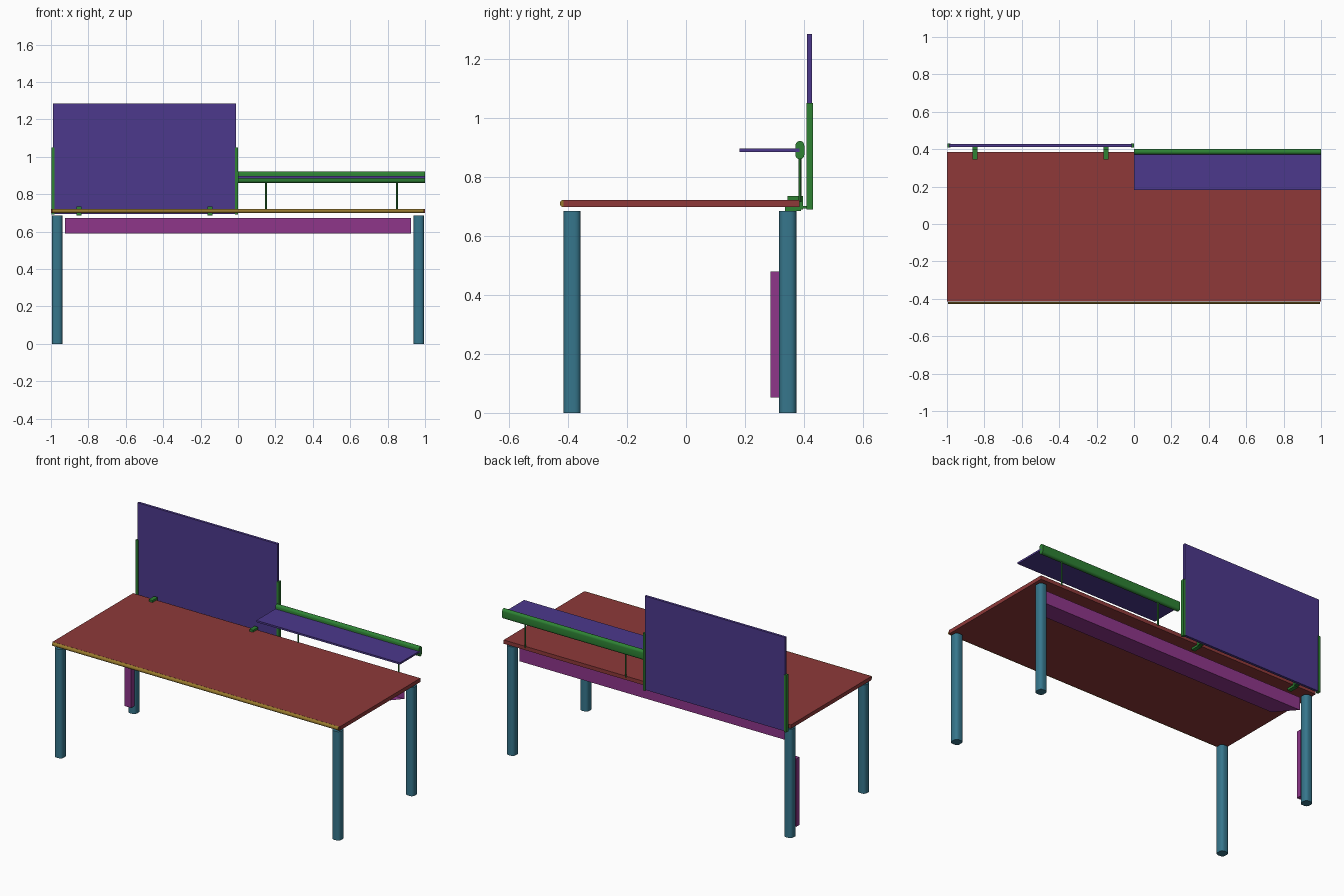
import bpy, bmesh
from math import pi, sin, cos

cube = bpy.data.objects.get("Cube")
if cube:
    bpy.data.objects.remove(cube, do_unlink=True)


def material(name, rgb):
    lin = [((c / 255 + 0.055) / 1.055) ** 2.4 for c in rgb] + [1]
    m = bpy.data.materials.new(name)
    m.use_nodes = True
    m.diffuse_color = lin
    m.node_tree.nodes["Principled BSDF"].inputs["Base Color"].default_value = lin
    return m


red = material("desk red brown", (142, 57, 57))
olive = material("edge olive", (150, 120, 44))
teal = material("leg teal", (54, 118, 140))
green = material("fitting green", (46, 130, 52))
indigo = material("panel indigo", (76, 56, 140))
purple = material("cable purple", (142, 54, 138))


def finish(name, bm, mat, smooth=False):
    bmesh.ops.recalc_face_normals(bm, faces=bm.faces)
    me = bpy.data.meshes.new(name)
    bm.to_mesh(me)
    bm.free()
    me.materials.append(mat)
    ob = bpy.data.objects.new(name, me)
    bpy.context.collection.objects.link(ob)
    if smooth:
        bpy.ops.object.select_all(action="DESELECT")
        ob.select_set(True)
        bpy.context.view_layer.objects.active = ob
        bpy.ops.object.shade_smooth_by_angle()
    return ob


def prism(name, points, direction, mat, smooth=False):
    """Extrude a closed planar outline along a direction."""
    bm = bmesh.new()
    face = bm.faces.new([bm.verts.new(p) for p in points])
    out = bmesh.ops.extrude_face_region(bm, geom=[face])
    moved = [g for g in out["geom"] if isinstance(g, bmesh.types.BMVert)]
    bmesh.ops.translate(bm, verts=moved, vec=direction)
    return finish(name, bm, mat, smooth)


def box(name, x, y, z, mat):
    outline = [(x[0], y[0], z[0]), (x[1], y[0], z[0]), (x[1], y[1], z[0]), (x[0], y[1], z[0])]
    return prism(name, outline, (0, 0, z[1] - z[0]), mat)


def arc(cx, cy, r, start, end, n):
    return [(cx + r * cos(start + (end - start) * i / n),
             cy + r * sin(start + (end - start) * i / n)) for i in range(n + 1)]


# Desk top with a rounded front edge strip
box("desk_top", (-1, 1), (-0.415, 0.385), (0.698, 0.722), red)
strip = arc(-0.416, 0.71, 0.012, pi / 2, 3 * pi / 2, 8)
prism("front_edge_strip", [(-0.995, y, z) for y, z in strip], (1.99, 0, 0), olive, True)

# Four rounded square legs
R = 0.02
for side, cx in (("right", -0.967), ("left", 0.967)):
    for end, cy in (("front", -0.386), ("back", 0.345)):
        outline = []
        for k, (sx, sy) in enumerate(((1, 1), (-1, 1), (-1, -1), (1, -1))):
            outline += arc(cx + sx * (0.028 - R), cy + sy * (0.029 - R), R,
                           k * pi / 2, (k + 1) * pi / 2, 4)
        prism(f"{end}_{side}_leg", [(x, y, 0) for x, y in outline], (0, 0, 0.685), teal, True)

# Cable tray: upright back plate and a tapered sheet floor
box("tray_back", (-0.925, 0.925), (0.333, 0.337), (0.59, 0.672), purple)
bm = bmesh.new()
bm.faces.new([bm.verts.new(p) for p in ((-0.925, 0.335, 0.591), (0.925, 0.335, 0.591),
                                        (0.82, 0.215, 0.591), (-0.82, 0.215, 0.591))])
finish("tray_floor", bm, purple)

# Vertical cable duct beside the back right leg
box("cable_duct", (-0.99, -0.945), (0.287, 0.318), (0.052, 0.48), purple)

# Screen panel with side rails
box("screen", (-0.988, -0.012), (0.411, 0.427), (0.695, 1.285), indigo)
for name, x0 in (("screen_rail_right", -0.998), ("screen_rail_left", -0.016)):
    box(name, (x0, x0 + 0.016), (0.408, 0.43), (0.69, 1.05), green)

# Clamps that grip the desk and hold the screen
for name, cx in (("right", -0.85), ("left", -0.15)):
    x = (cx - 0.013, cx + 0.013)
    box(f"{name}_clamp_top", x, (0.345, 0.397), (0.722, 0.735), green)
    box(f"{name}_clamp_back", x, (0.385, 0.397), (0.69, 0.722), green)
    box(f"{name}_clamp_bottom", x, (0.335, 0.39), (0.685, 0.698), green)
    box(f"{name}_clamp_arm", x, (0.397, 0.411), (0.693, 0.702), green)

# Shelf, its rounded rail and two thin posts
box("shelf", (0, 1), (0.182, 0.385), (0.885, 0.896), indigo)
pill = arc(0.386, 0.907, 0.015, 0, pi, 10) + arc(0.386, 0.875, 0.015, pi, 2 * pi, 10)
prism("shelf_rail", [(0, y, z) for y, z in pill], (1, 0, 0), green, True)
for name, cx in (("inner", 0.15), ("outer", 0.85)):
    ring = arc(cx, 0.386, 0.005, 0, 2 * pi, 12)[:-1]
    prism(f"{name}_shelf_post", [(x, y, 0.715) for x, y in ring], (0, 0, 0.15), green, True)
